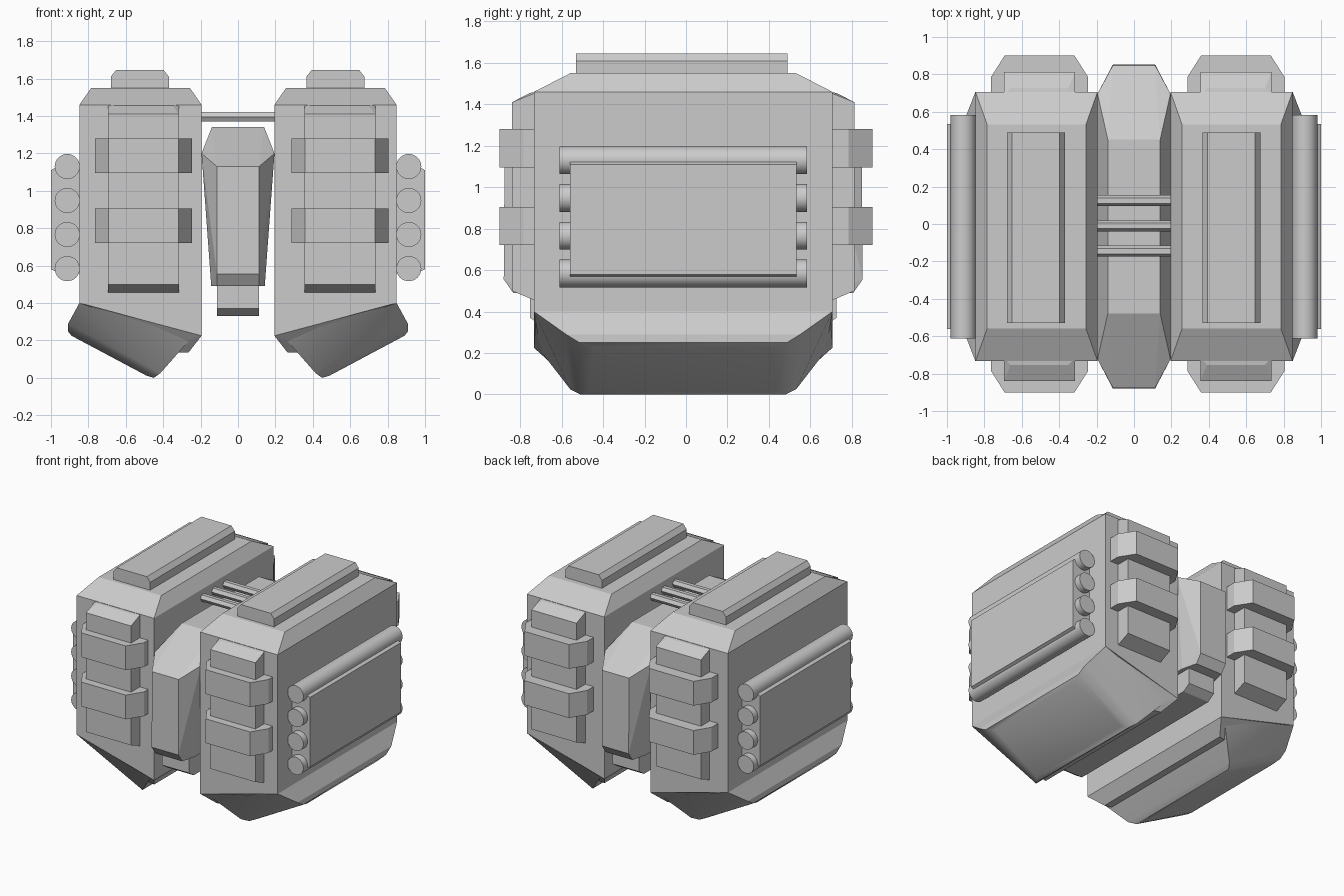
import bpy, bmesh
from math import pi, radians
from mathutils import Matrix

old = bpy.data.objects.get("Cube")
if old:
    bpy.data.objects.remove(old, do_unlink=True)

grey = bpy.data.materials.new("plain grey")
grey.use_nodes = True
GREY = (0.6, 0.6, 0.6, 1)
grey.diffuse_color = GREY
grey.node_tree.nodes["Principled BSDF"].inputs["Base Color"].default_value = GREY

MID = -0.0135          # middle of the pod bodies along y


def finish(name, bm, smooth=0):
    """Turn a bmesh into a named grey object."""
    bmesh.ops.recalc_face_normals(bm, faces=bm.faces)
    me = bpy.data.meshes.new(name)
    bm.to_mesh(me)
    bm.free()
    me.materials.append(grey)
    ob = bpy.data.objects.new(name, me)
    bpy.context.collection.objects.link(ob)
    if smooth:
        bpy.ops.object.select_all(action='DESELECT')
        ob.select_set(True)
        bpy.context.view_layer.objects.active = ob
        bpy.ops.object.shade_smooth_by_angle(angle=radians(smooth))
    return ob


def hull(name, points, smooth=0):
    """Faceted solid wrapped around a few corner points."""
    bm = bmesh.new()
    for p in points:
        bm.verts.new(p)
    res = bmesh.ops.convex_hull(bm, input=bm.verts)
    loose = {v for v in res["geom_interior"] + res["geom_unused"]
             if isinstance(v, bmesh.types.BMVert)}
    bmesh.ops.delete(bm, geom=list(loose), context='VERTS')
    bmesh.ops.dissolve_limit(bm, angle_limit=radians(1), verts=bm.verts, edges=bm.edges)
    return finish(name, bm, smooth)


def both_ends(points, mid=0.0):
    """Repeat (x, half depth, z) corners at the front and the back."""
    return [(x, mid + s * y, z) for x, y, z in points for s in (-1, 1)]


def rod(name, radius, length, centre, axis, sides, smooth=0):
    bm = bmesh.new()
    bmesh.ops.create_cone(bm, cap_ends=True, segments=sides, radius1=radius,
                          radius2=radius, depth=length)
    turn = Matrix.Rotation(pi / 2, 4, axis)
    bmesh.ops.transform(bm, matrix=Matrix.Translation(centre) @ turn, verts=bm.verts)
    return finish(name, bm, smooth)


for side, s in (("left", 1), ("right", -1)):
    mx = s * 0.523 - 0.002

    # Main pod body with a chamfered roof and a slanted underside
    hull(side + "_pod_body", both_ends([
        (s * 0.848, 0.72, 0.4), (s * 0.848, 0.72, 1.46), (s * 0.195, 0.72, 1.46),
        (s * 0.195, 0.72, 0.225), (s * 0.785, 0.545, 1.55), (s * 0.257, 0.545, 1.55)], MID))

    # Roof cap
    hull(side + "_roof_cap", both_ends([
        (mx + dx, y, z) for dx, y, z in (
            (-0.155, 0.51, 1.54), (0.155, 0.51, 1.54), (-0.155, 0.51, 1.61),
            (0.155, 0.51, 1.61), (-0.127, 0.51, 1.646), (0.127, 0.51, 1.646))], MID - 0.007))

    # Keel and tilted thruster under the pod
    hull(side + "_keel", both_ends([
        (s * 0.84, 0.71, 0.4), (s * 0.195, 0.72, 0.225), (s * 0.265, 0.62, 0.135),
        (s * 0.36, 0.6, 0.135), (s * 0.5, 0.58, 0.15)], MID))
    hull(side + "_thruster", both_ends([
        (s * 0.848, 0.72, 0.4), (s * 0.908, 0.565, 0.29), (s * 0.91, 0.5, 0.25),
        (s * 0.89, 0.425, 0.225), (s * 0.49, 0.455, 0.012), (s * 0.45, 0.495, 0),
        (s * 0.415, 0.545, 0.025), (s * 0.35, 0.6, 0.135), (s * 0.25, 0.69, 0.212)], MID),
        smooth=25)

    # Rollers and cover plate on the outer wall
    for i in range(4):
        rod(f"{side}_roller_{i + 1}", 0.067, 1.195,
            (s * 0.913, MID, 1.13 - i * 0.182), 'X', 32, smooth=40)
    hull(side + "_cover_plate", both_ends([
        (s * 0.84, 0.547, 1.13), (s * 0.965, 0.547, 1.13), (s * 1.0, 0.547, 1.11),
        (s * 1.0, 0.547, 0.58), (s * 0.95, 0.547, 0.557), (s * 0.84, 0.547, 0.557)], MID))

    # Panel and two clamping bands on the front and back walls
    px = 0.02 + s * 0.525
    for end, e in (("front", -1), ("back", 1)):
        panel = [(px + d * w, MID + e * y, z) for d in (-1, 1) for w, y, z in (
            (0.19, 0.70, 1.46), (0.155, 0.74, 1.455), (0.19, 0.826, 1.41),
            (0.19, 0.826, 0.5), (0.19, 0.72, 0.455), (0.19, 0.70, 0.455))]
        hull(f"{side}_{end}_panel", panel)
        for i, low in enumerate((0.72, 1.095)):
            band = [(px + d * w, e * y, z) for d in (-1, 1) for z in (low, low + 0.185)
                    for w, y in ((0.26, 0.69), (0.26, 0.785), (0.187, 0.9))]
            hull(f"{side}_{end}_band_{i + 1}", band)

# Faceted spine between the pods
hull("spine", both_ends([
    (d * x, y, z) for d in (-1, 1) for x, y, z in (
        (0.14, 0.465, 1.34), (0.113, 0.862, 1.13), (0.113, 0.866, 0.555),
        (0.195, 0.71, 1.2), (0.143, 0.70, 0.49), (0.113, 0.82, 0.49))], MID))
hull("spine_foot", both_ends([
    (d * x, y, z) for d in (-1, 1) for x, y, z in (
        (0.112, 0.74, 0.5), (0.112, 0.74, 0.37), (0.112, 0.68, 0.33))], MID))

# Cross rods joining the pods
for i in range(3):
    rod(f"cross_rod_{i + 1}", 0.029, 0.42, (0, -0.145 + i * 0.135, 1.395), 'Y', 6)
